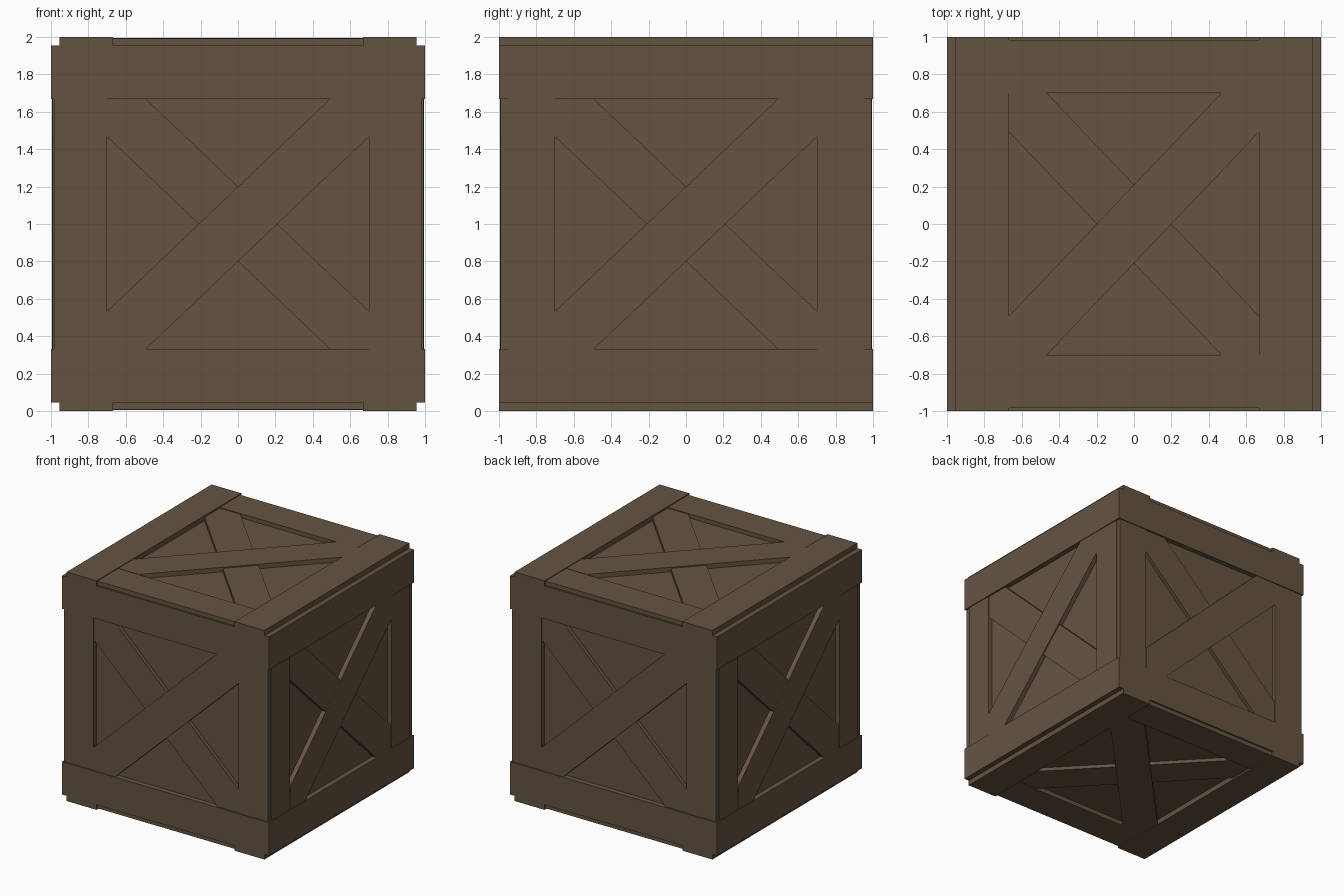
import bpy
import bmesh
from mathutils import Vector

old = bpy.data.objects.get("Cube")
if old:
    bpy.data.objects.remove(old, do_unlink=True)

wood = bpy.data.materials.new("brown_wood")
wood.use_nodes = True
COLOUR = (0.13, 0.087, 0.053, 1)
wood.diffuse_color = COLOUR
wood.node_tree.nodes["Principled BSDF"].inputs["Base Color"].default_value = COLOUR

CORE = 0.955            # half size of the inner box
A, B = 0.70, 0.667      # half size of the opening in each face
BRACE = 0.2             # half height of a brace, measured upright
X, Y, Z = Vector((1, 0, 0)), Vector((0, 1, 0)), Vector((0, 0, 1))


def board(name, outline, low, high, axes):
    """Flat board: outline in face coordinates, raised from low to high."""
    u, v, n = axes
    bm = bmesh.new()
    verts = [bm.verts.new(u * p + v * q + n * low + Z) for p, q in outline]
    base = bm.faces.new(verts)
    new = bmesh.ops.extrude_face_region(bm, geom=[base], use_keep_orig=True)
    moved = [g for g in new["geom"] if isinstance(g, bmesh.types.BMVert)]
    bmesh.ops.translate(bm, verts=moved, vec=n * (high - low))
    bmesh.ops.recalc_face_normals(bm, faces=bm.faces)
    mesh = bpy.data.meshes.new(name)
    bm.to_mesh(mesh)
    bm.free()
    mesh.materials.append(wood)
    bpy.context.collection.objects.link(bpy.data.objects.new(name, mesh))


def rect(u0, u1, v0, v1):
    return [(u0, v0), (u1, v0), (u1, v1), (u0, v1)]


def brace(flip):
    """Corner to corner band, trimmed to the opening."""
    k = B / A
    half = [(A, B), ((B - BRACE) / k, B), (-A, BRACE - B)]
    return [(p * flip, q) for p, q in half + [(-p, -q) for p, q in half]]


# Inner box
board("inner_box", rect(-CORE, CORE, -CORE, CORE), -CORE, CORE, (X, Y, Z))

# Each face: along-rail axis, across axis, outward axis, rail and post reach
faces = {
    "front": (X, Z, -Y, 1.0, 0.985),
    "back": (-X, Z, Y, 1.0, 0.985),
    "right": (Y, Z, X, CORE, CORE),
    "left": (-Y, Z, -X, CORE, CORE),
    "top": (Y, X, Z, 1.0, 0.985),
    "bottom": (Y, X, -Z, 1.0, 0.985),
}
for face, (u, v, n, rail, post) in faces.items():
    axes = (u, v, n)
    # Long rails on two edges, shorter posts fitted between them
    board(face + "_rail_upper", rect(-rail, rail, B, CORE), CORE, 1.0, axes)
    board(face + "_rail_lower", rect(-rail, rail, -CORE, -B), CORE, 1.0, axes)
    board(face + "_post_first", rect(-post, -A, -B, B), CORE, 0.992, axes)
    board(face + "_post_second", rect(A, post, -B, B), CORE, 0.992, axes)
    # Crossed braces, one slightly proud of the other
    board(face + "_brace_over", brace(1), CORE, 0.995, axes)
    board(face + "_brace_under", brace(-1), CORE, 0.985, axes)
